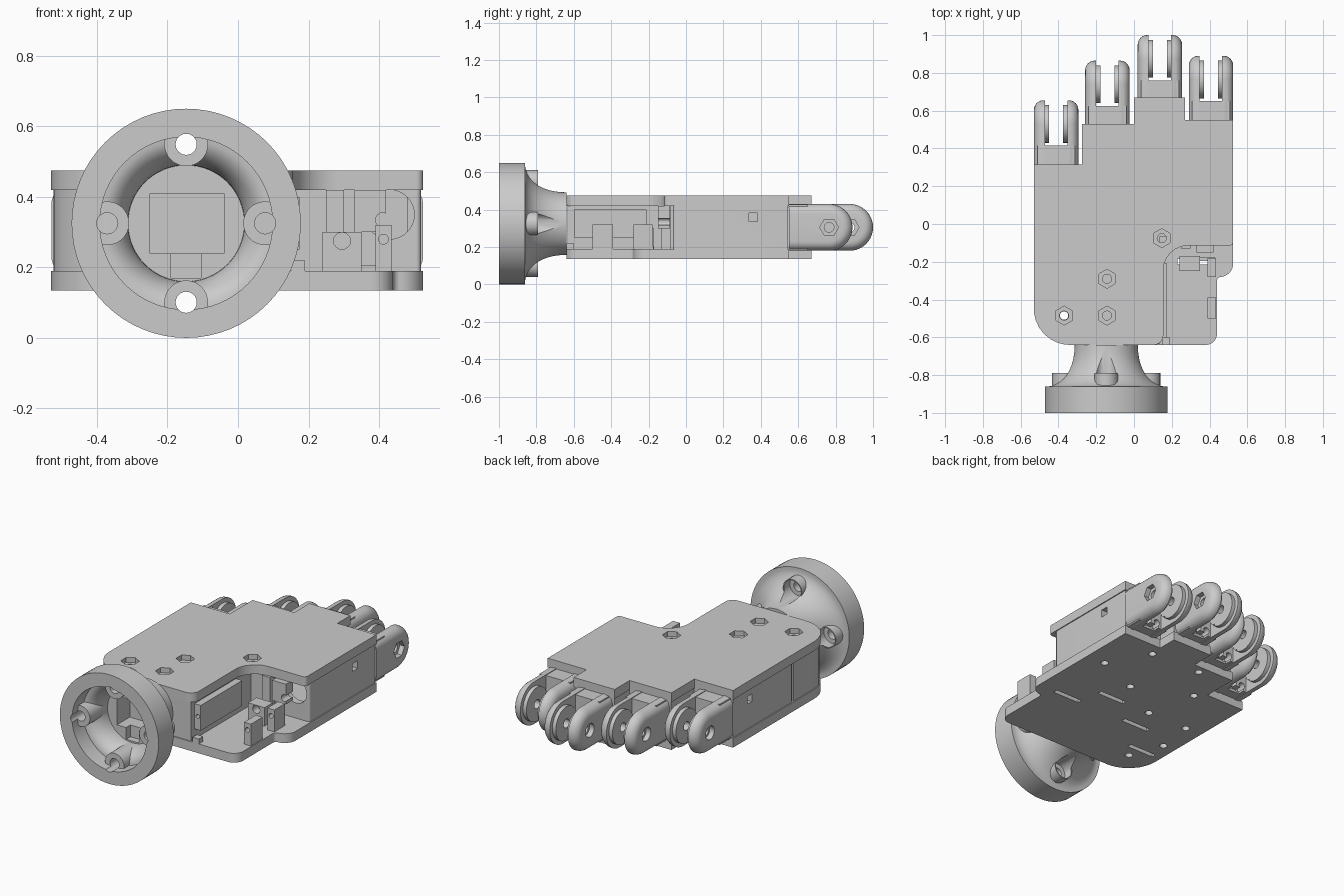
import bpy, bmesh, math
from mathutils import Vector, Matrix

if "Cube" in bpy.data.objects:
    bpy.data.objects.remove(bpy.data.objects["Cube"])


def make(name, bm):
    bmesh.ops.recalc_face_normals(bm, faces=bm.faces)
    me = bpy.data.meshes.new(name)
    bm.to_mesh(me)
    bm.free()
    ob = bpy.data.objects.new(name, me)
    bpy.context.collection.objects.link(ob)
    return ob


def box(name, x0, x1, y0, y1, z0, z1):
    bm = bmesh.new()
    bmesh.ops.create_cube(bm, size=1)
    for v in bm.verts:
        v.co = ((x0 + x1) / 2 + v.co.x * (x1 - x0), (y0 + y1) / 2 + v.co.y * (y1 - y0),
                (z0 + z1) / 2 + v.co.z * (z1 - z0))
    return make(name, bm)


def cyl(name, c, r, depth, axis='Z', seg=32):
    rot = {'Z': Matrix(), 'X': Matrix.Rotation(math.pi / 2, 4, 'Y'),
           'Y': Matrix.Rotation(math.pi / 2, 4, 'X')}[axis]
    bm = bmesh.new()
    bmesh.ops.create_cone(bm, cap_ends=True, segments=seg, radius1=r, radius2=r, depth=depth,
                          matrix=Matrix.Translation(c) @ rot)
    return make(name, bm)


def prism(name, pts, z0, z1):
    bm = bmesh.new()
    f = bm.faces.new([bm.verts.new((p[0], p[1], z0)) for p in pts])
    ext = bmesh.ops.extrude_face_region(bm, geom=[f])['geom']
    bmesh.ops.translate(bm, vec=(0, 0, z1 - z0), verts=[v for v in ext if isinstance(v, bmesh.types.BMVert)])
    return make(name, bm)


def rounded(corners, n=8):
    out = []
    for i, (x, y, r) in enumerate(corners):
        p = Vector((x, y))
        if r == 0:
            out.append(p)
            continue
        u = (Vector(corners[i - 1][:2]) - p).normalized()
        v = (Vector(corners[(i + 1) % len(corners)][:2]) - p).normalized()
        half = u.angle(v) / 2
        c = p + (u + v).normalized() * r / math.sin(half)
        a, b = p + u * r / math.tan(half) - c, p + v * r / math.tan(half) - c
        out += [c + a.lerp(b, k / n).normalized() * r for k in range(n + 1)]
    return out


def inset(corners, d):
    # inward offset of a counter-clockwise outline with square corners
    out = []
    for i, (x, y, r) in enumerate(corners):
        p = Vector((x, y))
        e1 = (p - Vector(corners[i - 1][:2])).normalized()
        e2 = (Vector(corners[(i + 1) % len(corners)][:2]) - p).normalized()
        q = p + d * Vector((-e1.y - e2.y, e1.x + e2.x))
        out.append((q.x, q.y, max(r - d, 0.01) if r else 0))
    return out


def boolean(ob, others, op='DIFFERENCE'):
    for o in others:
        m = ob.modifiers.new('b', 'BOOLEAN')
        m.operation, m.object, m.solver = op, o, 'EXACT'
        with bpy.context.temp_override(object=ob, active_object=ob, selected_objects=[ob]):
            bpy.ops.object.modifier_apply(modifier=m.name)
        bpy.data.objects.remove(o)


# shared outline: finger steps, left side, wrist corner
steps = [(.525, .55, 0), (.27, .55, 0), (.27, .67, 0), (0, .67, 0), (0, .53, 0), (-.275, .53, 0),
         (-.275, .315, 0), (-.53, .315, 0), (-.53, -.64, .19)]

# top plate with hex nut pockets
top = prism('top_plate', rounded([(.155, -.64, .05), (.155, -.115, .13), (.525, -.115, .02)] + steps), .42, .475)
for x, y, through in [(.147, -.075, 1), (-.37, -.485, 1), (-.143, -.29, 0), (-.143, -.485, 0)]:
    boolean(top, [cyl('c', (x, y, .47), .05, .05, seg=6),
                  cyl('c', (x, y, .45), .024, .3 if through else .035, seg=20)])

# bottom plate with thumb shelf, screw holes and slots
bottom = prism('bottom_plate', rounded([(.44, -.64, .06), (.44, -.28, .02), (.525, -.28, .07)] + steps), .135, .19)
holes = [(.40, .22), (.26, .47), (.12, .11), (-.07, .48), (-.22, .26), (-.15, -.05), (-.42, -.05),
         (-.45, -.28), (-.37, -.485)]
slots = [(.32, -.2), (.12, -.05), (-.18, -.2), (-.39, -.4)]
boolean(bottom, [cyl('c', (x, y, .16), .022, .2, seg=20) for x, y in holes])
boolean(bottom, [box('c', x - .09, x + .09, y - .014, y + .014, .1, .3) for x, y in slots])

# hollow palm walls
outline = inset([(.14, -.64, 0), (.14, -.075, 0), (.525, -.075, .02)] + steps, .006)
walls = prism('palm_walls', rounded(outline), .185, .425)
boolean(walls, [prism('c', rounded(inset(outline, .04)), .1, .5),
                box('c', .45, .6, .337, .383, .337, .383),
                box('c', -.6, -.45, .13, .17, .337, .383),
                box('c', -.6, -.515, -.26, -.245, .19, .42),
                cyl('c', (.43, -.08, .35), .07, .2, 'Y')])

# thumb motor mounts on the shelf
side = box('thumb_side_block', .12, .175, -.6, -.21, .25, .40)
boolean(side, [cyl('c', (.155, -.6, .33), .012, .1, 'Y', 16)])
for i, (x0, x1, y0, y1, z1, zh) in enumerate([(.39, .435, -.5, -.39, .32, .28), (.39, .435, -.28, -.18, .32, .28),
                                               (.24, .35, -.25, -.17, .30, .275)]):
    post = box('thumb_motor_post_%d' % i, x0, x1, y0, y1, .185, z1)
    boolean(post, [cyl('c', ((x0 + x1) / 2, y0, zh), .014 if i < 2 else .024, .1, 'Y', 16)])
box('thumb_rim_back', .24, .43, -.195, -.175, .185, .205)
box('thumb_rim_front', .15, .19, -.64, -.6, .185, .22)
hang = box('thumb_hanging_bracket', .33, .42, -.15, -.085, .30, .42)
boolean(hang, [cyl('c', (.41, -.12, .335), .02, .2, 'Y', 16)])
box('thumb_wall_rib', .25, .30, -.13, -.08, .19, .42)

# knuckle clevis, built at x = 0, y = 0
W, R, L, ZC = .235, .125, .34, .305
YC = L - R


def prong(s):
    a, b, f = s * W / 2, s * (W / 2 - .058), .05
    secs = [(a - s * f * (1 - math.sin(t)), f * (1 - math.cos(t)))
            for t in (math.pi / 2 * (1 - k / 6) for k in range(7))] + [(b, 0)]
    bm, rings = bmesh.new(), []
    for x, d in secs:
        r = R - d
        pts = [(-.0, ZC - r)] + [(YC + r * math.cos(t), ZC + r * math.sin(t))
                                 for t in (math.pi * (k / 20 - .5) for k in range(21))] + [(-.0, ZC + r)]
        rings.append([bm.verts.new((x, y, z)) for y, z in pts])
    n = len(rings[0])
    for p, q in zip(rings, rings[1:]):
        for k in range(n):
            bm.faces.new((p[k], p[(k + 1) % n], q[(k + 1) % n], q[k]))
    bm.faces.new(rings[0])
    bm.faces.new(rings[-1])
    return make('prong', bm)


knuckle = box('knuckle_1', -.1, .1, -.01, .1, .184, .426)
boolean(knuckle, [prong(-1), prong(1)] + [cyl('d', (s * .058, YC, ZC), .1, .042, 'X', 40) for s in (-1, 1)], 'UNION')
tendon = [cyl('c', (s * .03, .1, .215), .02, .12, 'Y', 16) for s in (-1, 1)]
boolean(knuckle, [cyl('c', (0, YC, ZC), .026, .5, 'X', 20), cyl('c', (W / 2, YC, ZC), .05, .06, 'X', 6),
                  cyl('c', (-W / 2, YC, ZC), .04, .06, 'X', 24),
                  box('c', -.04, .04, .06, .15, .17, .2)] + tendon)
knuckle.location = (-.412, .315, 0)
for i, (x, y) in enumerate([(-.141, .525), (.137, .66), (.4075, .55)]):
    k = bpy.data.objects.new('knuckle_%d' % (i + 2), knuckle.data)
    k.location = (x, y, 0)
    bpy.context.collection.objects.link(k)

# flared wrist flange, lathed around the y axis
CX, CZ = -.147, .325
curve = [(t / 10) * math.pi / 2 for t in range(11)]
outer = [(.325, -1), (.325, -.86)] + [(.305 - .138 * math.sin(t) ** 1.2, -.86 + .22 * (1 - math.cos(t))) for t in curve]
inner = [(.165 + .08 * (1 - math.sin(t)), -.9 + .12 * (1 - math.cos(t))) for t in reversed(curve)] + [(.245, -1)]
bm = bmesh.new()
prof = [bm.verts.new((CX + r, y, CZ)) for r, y in outer + [(0, -.64), (0, -.78)] + inner]
edges = [bm.edges.new((prof[i - 1], prof[i])) for i in range(len(prof)) if i != len(outer) + 1]
bmesh.ops.spin(bm, geom=prof + edges, cent=(CX, 0, CZ), axis=(0, 1, 0), angle=2 * math.pi, steps=64)
bmesh.ops.remove_doubles(bm, verts=bm.verts, dist=.0005)
flange = make('wrist_flange', bm)

# screw bosses inside, clearance scoops outside, cable window
spots = [(CX + .224 * math.cos(a), CZ + .224 * math.sin(a)) for a in (0, math.pi / 2, math.pi, -math.pi / 2)]
boolean(flange, [cyl('b', (x, -.87, z), .062, .16, 'Y') for x, z in spots], 'UNION')
for x, z in spots:
    boolean(flange, [cyl('c', (x, -.72, z), .056, .25, 'Y'), cyl('c', (x, -.9, z), .03, .4, 'Y', 24)])
boolean(flange, [box('c', -.25, -.04, -.9, -.66, .24, .41), box('c', -.19, -.105, -.9, -.74, .17, .25)])

bpy.ops.object.select_all(action='SELECT')
bpy.context.view_layer.objects.active = flange
bpy.ops.object.shade_smooth_by_angle(angle=math.radians(30))
